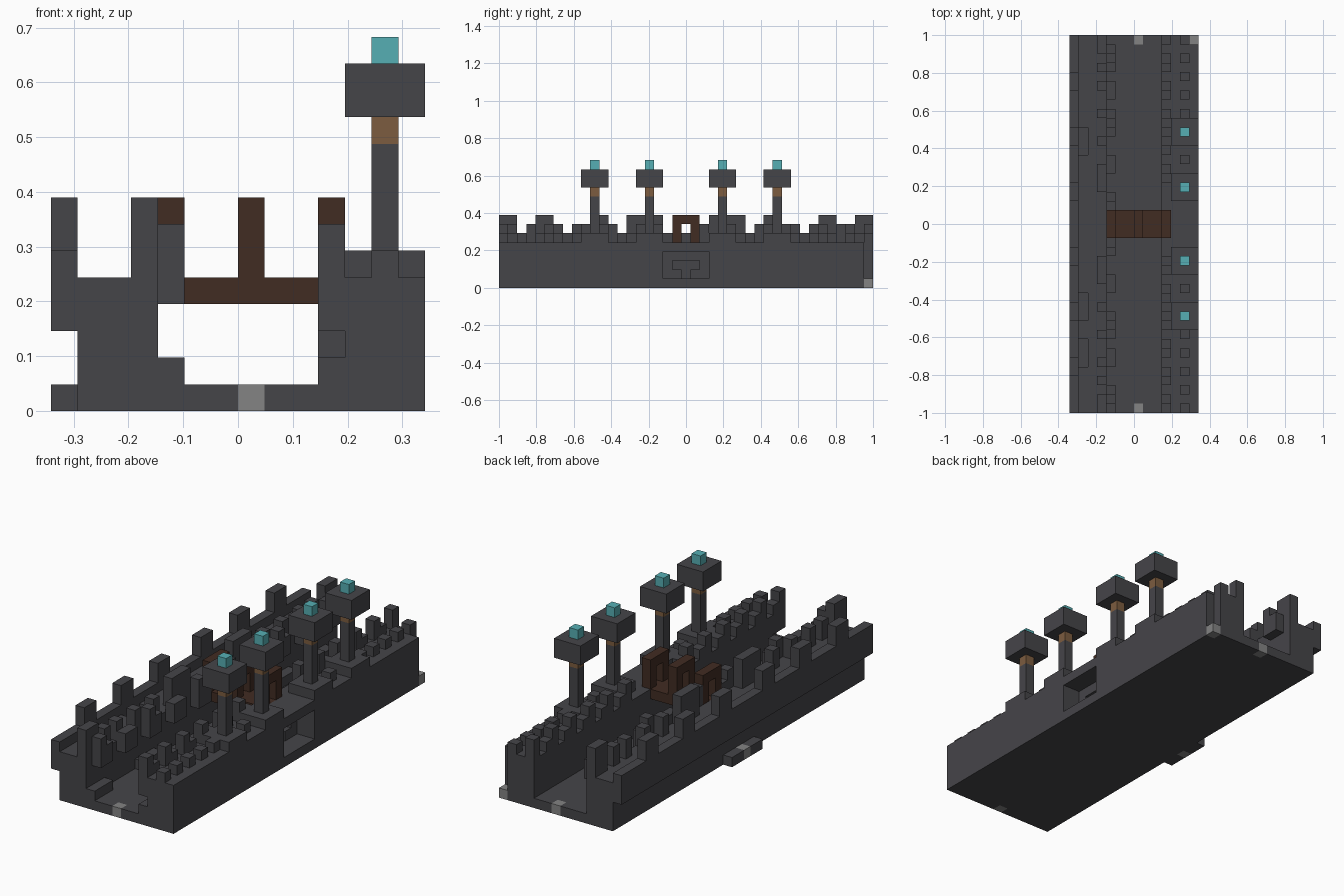
import bpy, bmesh
from itertools import product
from mathutils import Vector

if "Cube" in bpy.data.objects:
    bpy.data.objects.remove(bpy.data.objects["Cube"], do_unlink=True)

NX, NY = 14, 41
U = 2 / NY


def material(name, rgb):
    m = bpy.data.materials.new(name)
    m.use_nodes = True
    m.diffuse_color = (*rgb, 1)
    m.node_tree.nodes["Principled BSDF"].inputs["Base Color"].default_value = (*rgb, 1)
    return m


STONE = material("dark stone", (0.06, 0.059, 0.066))
MARKER = material("light stone", (0.23, 0.23, 0.23))
TIMBER = material("dark timber", (0.053, 0.025, 0.016))
WOOD = material("light wood", (0.2, 0.107, 0.05))
TEAL = material("teal glow", (0.093, 0.43, 0.456))

grid = {}      # block cell -> part name
colour = {}    # part name -> material


def fill(part, mat, xs, ys, zs):
    """Fill inclusive ranges of cells with a part."""
    colour[part] = mat
    for c in product(*(range(a, b + 1) for a, b in (xs, ys, zs))):
        grid[c] = part


def carve(xs, ys, zs):
    for c in product(*(range(a, b + 1) for a, b in (xs, ys, zs))):
        grid.pop(c, None)


LAST = NY - 1
ALL = (0, LAST)

# Channel floor and the two long walls
fill("channel_floor", STONE, (1, 13), ALL, (0, 0))
fill("right_wall", STONE, (1, 3), ALL, (1, 4))
fill("left_wall", STONE, (10, 13), ALL, (1, 4))

# Overhanging outer parapet with regular merlons
fill("outer_parapet", STONE, (0, 0), ALL, (3, 5))
for j in (4, 10, 16):
    for a in (j, LAST - j - 1):
        fill("outer_merlons", STONE, (0, 0), (a, a + 1), (6, 7))

# Worn patches in the walkway
for j in (5, 10, 28):
    carve((1, 1), (j, j + 2), (4, 4))

# Inner parapet on the walkway side, tall and short merlons
for a, b in ((0, 1), (14, 16)):
    for s, e in ((a, b), (LAST - b, LAST - a)):
        fill("inner_merlons", STONE, (3, 3), (s, e), (5, 7))
for j in (3, 5, 8, 11):
    for a in (j, LAST - j):
        fill("inner_merlons", STONE, (3, 3), (a, a), (5, 6))

# Brackets and ledges stepping into the channel
for j in range(0, 18, 4):
    for a, b in ((j + 1, j + 2), (LAST - j - 2, LAST - j - 1)):
        fill("channel_brackets", STONE, (4, 4), (a, b), (4, 5))
        if j % 8 == 0:
            fill("channel_brackets", STONE, (4, 4), (a, a), (6, 6))
for a, b in ((0, 2), (8, 10), (30, 32), (37, 38)):
    fill("channel_ledges", STONE, (4, 4), (a, b), (1, 1))

# Battlements along the lamp wall
for j in range(0, 18, 3):
    for a in (j, LAST - j):
        fill("lamp_wall_merlons", STONE, (10, 10), (a, a), (5, 6))
        fill("lamp_wall_merlons", STONE, (10, 10), (min(a + 1, LAST), min(a + 1, LAST)), (5, 5))
for j in (0, 2, 4, 6, 8, 13):
    for a in (j, LAST - j):
        fill("lamp_wall_teeth", STONE, (12, 12), (a, a), (5, 5))
carve((10, 10), (0, 1), (2, 2))

# Niche in the outer face of the lamp wall, with a deeper centre
carve((12, 13), (18, 22), (1, 3))
carve((11, 11), (19, 21), (2, 2))
carve((11, 11), (20, 20), (1, 1))

# Lamps on stepped plinths
for n, j in enumerate((10, 16, 24, 30), 1):
    around = (j - 1, j + 1)
    fill(f"lamp_plinth_{n}", STONE, (11, 13), around, (5, 5))
    fill(f"lamp_post_{n}", STONE, (12, 12), (j, j), (5, 9))
    fill(f"lamp_collar_{n}", WOOD, (12, 12), (j, j), (10, 10))
    fill(f"lamp_head_{n}", STONE, (11, 13), around, (11, 12))
    fill(f"lamp_light_{n}", TEAL, (12, 12), (j, j), (13, 13))

# Timber bridge with three arches
carve((4, 10), (19, 21), (5, 7))
fill("bridge_deck", TIMBER, (4, 10), (19, 21), (4, 4))
for n, i in enumerate((4, 7, 10), 1):
    fill(f"bridge_arch_{n}", TIMBER, (i, i), (19, 21), (5, 7))
    carve((i, i), (20, 20), (5, 6))

# Low step on the outside and light marker stones
fill("side_step", STONE, (0, 0), (18, 22), (0, 0))
carve((13, 13), (LAST, LAST), (0, 7))
for n, (i, j) in enumerate(((7, 0), (7, LAST), (0, 20), (13, LAST)), 1):
    fill(f"marker_stone_{n}", MARKER, (i, i), (j, j), (0, 0))


def build(part, cells):
    """Make one object from the exposed sides of its cells."""
    bm = bmesh.new()
    for cell in cells:
        for axis, sign in product(range(3), (-1, 1)):
            step = [0, 0, 0]
            step[axis] = sign
            if tuple(c + s for c, s in zip(cell, step)) in grid:
                continue
            n = Vector(step)
            u = Vector([float(k == (axis + 1) % 3) for k in range(3)])
            v = n.cross(u)
            mid = Vector(cell) + Vector((0.5, 0.5, 0.5)) + n / 2
            mid -= Vector((NX / 2, NY / 2, 0))
            corners = [mid + (a * u + b * v) / 2
                       for a, b in ((-1, -1), (1, -1), (1, 1), (-1, 1))]
            bm.faces.new([bm.verts.new(c * U) for c in corners])
    bmesh.ops.remove_doubles(bm, verts=bm.verts, dist=U / 100)
    bmesh.ops.dissolve_limit(bm, angle_limit=0.01, verts=bm.verts, edges=bm.edges)
    mesh = bpy.data.meshes.new(part)
    bm.to_mesh(mesh)
    bm.free()
    mesh.materials.append(colour[part])
    bpy.context.collection.objects.link(bpy.data.objects.new(part, mesh))


for part in colour:
    cells = [c for c, p in grid.items() if p == part]
    if cells:
        build(part, cells)
